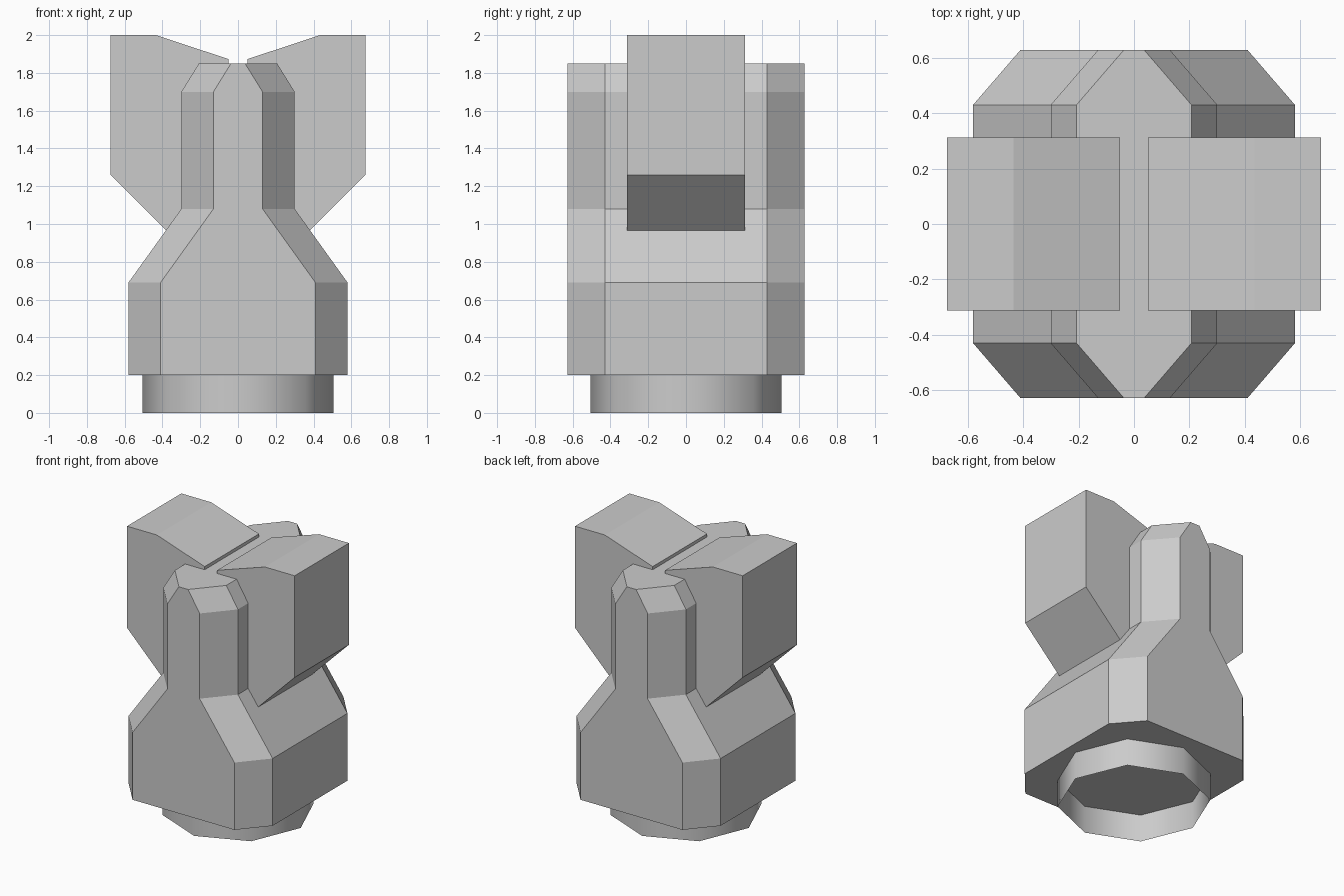
import bpy, bmesh, math

if "Cube" in bpy.data.objects:
    bpy.data.objects.remove(bpy.data.objects["Cube"])


def make_object(name, bm):
    bmesh.ops.recalc_face_normals(bm, faces=bm.faces)
    mesh = bpy.data.meshes.new(name)
    bm.to_mesh(mesh)
    bm.free()
    obj = bpy.data.objects.new(name, mesh)
    bpy.context.collection.objects.link(obj)
    return obj


def loft(name, rings, capped=True):
    """Skin a stack of closed rings that share one vertex count."""
    bm = bmesh.new()
    loops = [[bm.verts.new(p) for p in ring] for ring in rings]
    n = len(loops[0])
    for a, b in zip(loops, loops[1:]):
        for i in range(n):
            j = (i + 1) % n
            bm.faces.new((a[i], a[j], b[j], b[i]))
    if capped:
        bm.faces.new(loops[0])
        bm.faces.new(loops[-1])
    return make_object(name, bm)


# Body: chamfered-rectangle sections with a changing width
def body_section(inner, outer, z, y_out=0.627, y_in=0.43):
    quarter = [(outer, y_in), (inner, y_out)]
    half = quarter + [(-x, y) for x, y in reversed(quarter)]
    return [(x, y, z) for x, y in half + [(-x, -y) for x, y in half]]


loft("body", [body_section(*s) for s in (
    (0.41, 0.58, 0.20), (0.41, 0.58, 0.69),
    (0.13, 0.30, 1.08), (0.13, 0.30, 1.70),
    (0.037, 0.207, 1.85))])

# Base collar: open, smooth-shaded octagonal tube
collar = loft("base_collar", [
    [(0.505 * math.cos(i * math.pi / 4), 0.505 * math.sin(i * math.pi / 4), z)
     for i in range(8)] for z in (0.0, 0.20)], capped=False)
for poly in collar.data.polygons:
    poly.use_smooth = True

# Side blocks: one profile in xz, extruded along y, mirrored left and right
block_profile = [(0.05, 1.873), (0.435, 2.0), (0.675, 2.0),
                 (0.675, 1.26), (0.38, 0.965), (0.05, 0.635)]
for side, label in ((1, "right"), (-1, "left")):
    loft(label + "_block",
         [[(side * x, y, z) for x, z in block_profile] for y in (-0.312, 0.312)])
